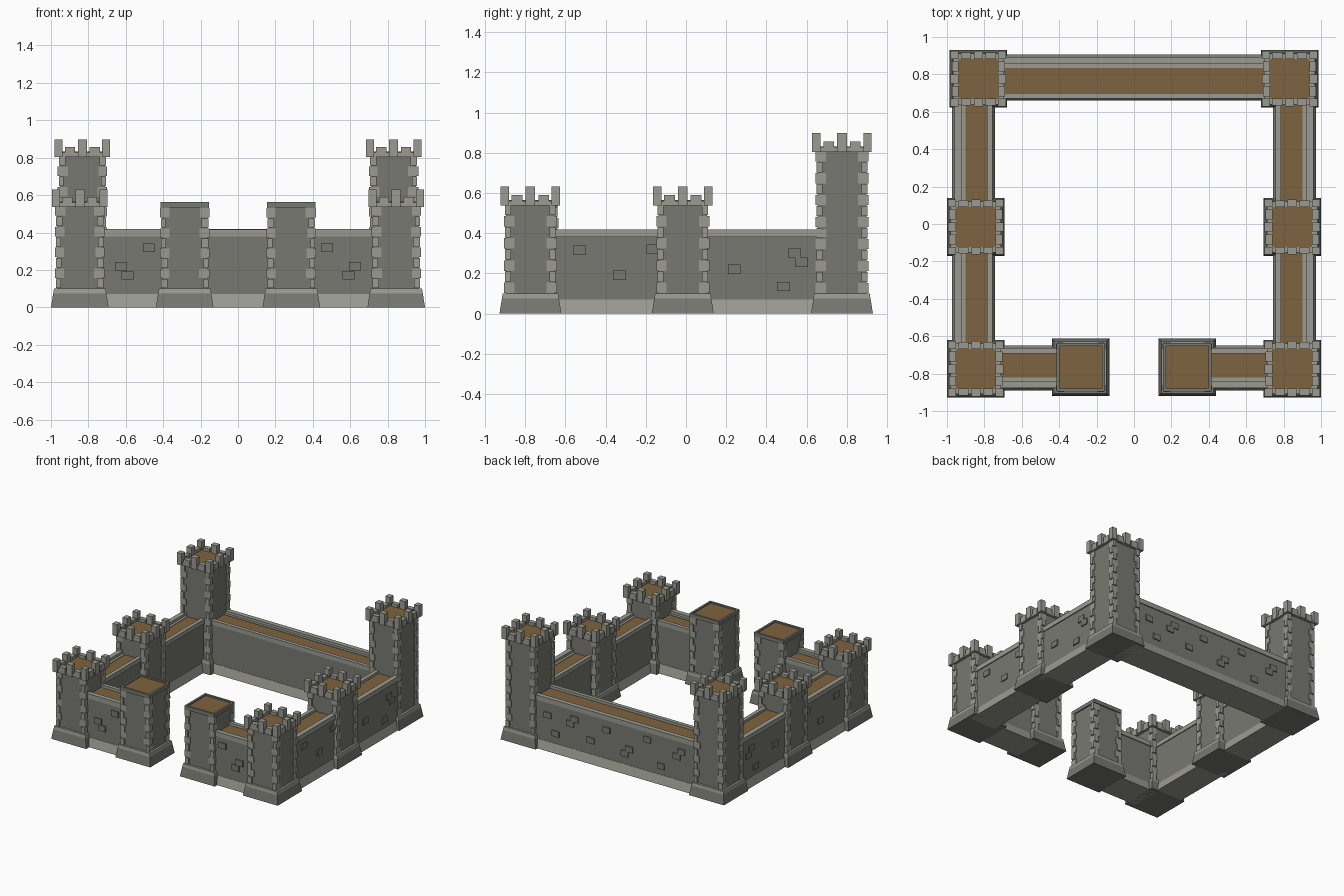
import bpy, bmesh, random

if "Cube" in bpy.data.objects:
    bpy.data.objects.remove(bpy.data.objects["Cube"])
random.seed(4)


def material(name, rgb):
    m = bpy.data.materials.new(name)
    m.diffuse_color = (*rgb, 1)
    m.use_nodes = True
    m.node_tree.nodes["Principled BSDF"].inputs["Base Color"].default_value = m.diffuse_color
    return m


STONE = material("dark_stone", (0.19, 0.19, 0.17))
LIGHT = material("light_stone", (0.33, 0.33, 0.29))
WOOD = material("wood", (0.21, 0.125, 0.05))


def box(bm, x0, x1, y0, y1, z0, z1, taper=0.0):
    """Axis-aligned block; the top is inset by taper."""
    x0, x1 = sorted((x0, x1))
    y0, y1 = sorted((y0, y1))
    rings = []
    for z, t in ((z0, 0), (z1, taper)):
        rings.append([bm.verts.new(p) for p in (
            (x0 + t, y0 + t, z), (x1 - t, y0 + t, z), (x1 - t, y1 - t, z), (x0 + t, y1 - t, z))])
    lo, hi = rings
    bm.faces.new(lo[::-1])
    bm.faces.new(hi)
    for i in range(4):
        j = (i + 1) % 4
        bm.faces.new((lo[i], lo[j], hi[j], hi[i]))


def square(bm, cx, cy, h, z0, z1, taper=0.0):
    box(bm, cx - h, cx + h, cy - h, cy + h, z0, z1, taper)


def finish(bm, name, mat):
    mesh = bpy.data.meshes.new(name)
    bm.to_mesh(mesh)
    bm.free()
    mesh.materials.append(mat)
    bpy.context.collection.objects.link(bpy.data.objects.new(name, mesh))


def tower(name, cx, cy, top, battlements=True):
    # sloped plinth with a light course, and plain shaft
    bm = bmesh.new()
    square(bm, cx, cy, 0.154, 0, 0.075, 0.012)
    square(bm, cx, cy, 0.121, 0.07, top)
    finish(bm, name + "_shaft", STONE)
    bm = bmesh.new()
    square(bm, cx, cy, 0.142, 0.075, 0.1, 0.004)
    # corner stones, alternating long and short
    rows = round((top - 0.1) / 0.054)
    step = (top - 0.1) / rows
    for sx in (-1, 1):
        for sy in (-1, 1):
            for r in range(rows):
                lx, ly = (0.052, 0.036) if r % 2 else (0.036, 0.052)
                ox, oy = (0.132, 0.126) if r % 2 else (0.126, 0.132)
                lx += random.uniform(-0.006, 0.006)
                z = 0.1 + r * step
                box(bm, cx + sx * (0.132 - lx), cx + sx * ox,
                    cy + sy * (0.132 - ly), cy + sy * oy, z + 0.002, z + step - 0.002)
    finish(bm, name + "_corner_stones", LIGHT)
    if battlements:
        # platform and ring of alternating high and low blocks
        bm = bmesh.new()
        square(bm, cx, cy, 0.136, top - 0.005, top + 0.018)
        o, n = 0.148, 0.106
        for i in (-2, -1, 0, 1, 2):
            for j in (-2, -1, 0, 1, 2):
                if max(abs(i), abs(j)) < 2:
                    continue
                high = i % 2 == 0 and j % 2 == 0
                spans = []
                for k in (i, j):
                    if abs(k) == 2:
                        p = 0 if high else 0.006
                        spans.append(sorted((k / 2 * n, k / 2 * (o - p))))
                    else:
                        w = 0.024 if k == 0 else 0.027
                        spans.append((k * 0.066 - w, k * 0.066 + w))
                (a, b), (c, d) = spans
                box(bm, cx + a, cx + b, cy + c, cy + d, top - 0.006,
                    top + (0.088 if high else 0.046))
        finish(bm, name + "_battlements", LIGHT)
        floor = top + 0.022
    else:
        # low rim around the roof
        bm = bmesh.new()
        for s in (-1, 1):
            box(bm, cx - 0.13, cx + 0.13, cy + s * 0.114, cy + s * 0.13, top, top + 0.03)
            box(bm, cx + s * 0.114, cx + s * 0.13, cy - 0.114, cy + 0.114, top, top + 0.03)
        finish(bm, name + "_rim", STONE)
        floor = top + 0.02
    bm = bmesh.new()
    square(bm, cx, cy, 0.107 if battlements else 0.115, top - 0.02, floor)
    finish(bm, name + "_floor", WOOD)


def wall(name, axis, a, b, c, w, out, bricks):
    """Wall from a to b along an axis; c is its centre line, out its outer side."""
    def block(bm, u0, u1, v0, v1, *rest):
        v0, v1 = c + out * v0, c + out * v1
        if axis == "x":
            box(bm, u0, u1, v0, v1, *rest)
        else:
            box(bm, v0, v1, u0, u1, *rest)
    h = w / 2
    # main body with a few raised bricks on the outside
    bm = bmesh.new()
    block(bm, a, b, -h + 0.02, h - 0.02, 0.03, 0.382)
    for u, z in bricks:
        block(bm, u - 0.032, u + 0.032, h - 0.03, h - 0.011, z - 0.023, z + 0.023)
    finish(bm, name + "_body", STONE)
    # sloped footing, parapets and inner step
    bm = bmesh.new()
    block(bm, a, b, -h, h, 0, 0.07, 0.018)
    block(bm, a, b, h - 0.05, h - 0.012, 0.38, 0.418)
    block(bm, a, b, h - 0.07, h - 0.05, 0.38, 0.398)
    block(bm, a, b, -h + 0.012, -h + 0.042, 0.38, 0.415)
    finish(bm, name + "_footing_and_parapet", LIGHT)
    # wooden walkway
    bm = bmesh.new()
    block(bm, a, b, -h + 0.042, h - 0.07, 0.37, 0.394)
    finish(bm, name + "_walkway", WOOD)


# paired towers and walls
for side, s in (("left", -1), ("right", 1)):
    tower(side + "_front_tower", s * 0.846, -0.774, 0.543)
    tower(side + "_middle_tower", s * 0.846, -0.016, 0.543)
    tower(side + "_back_tower", s * 0.832, 0.776, 0.81)
    tower(side + "_gate_tower", s * 0.285, -0.766, 0.532, False)
    wall(side + "_gate_wall", "x", s * 0.76, s * 0.36, -0.77, 0.24, -1,
         [(s * 0.625, 0.22), (s * 0.59, 0.172), (s * 0.475, 0.318)])
    wall(side + "_front_side_wall", "y", -0.7, -0.1, s * 0.858, 0.228, s,
         [(-0.53, 0.315), (-0.165, 0.32), (-0.33, 0.19)])
    wall(side + "_back_side_wall", "y", 0.06, 0.7, s * 0.858, 0.228, s,
         [(0.54, 0.3), (0.575, 0.255), (0.485, 0.135), (0.24, 0.22)])

# back wall
wall("back_wall", "x", -0.75, 0.75, 0.782, 0.246, 1,
     [(-0.58, 0.3), (-0.54, 0.255), (-0.4, 0.14), (-0.28, 0.32), (-0.12, 0.2), (-0.08, 0.155),
      (0.08, 0.3), (0.22, 0.18), (0.36, 0.31), (0.4, 0.265), (0.53, 0.15), (0.6, 0.28)])
